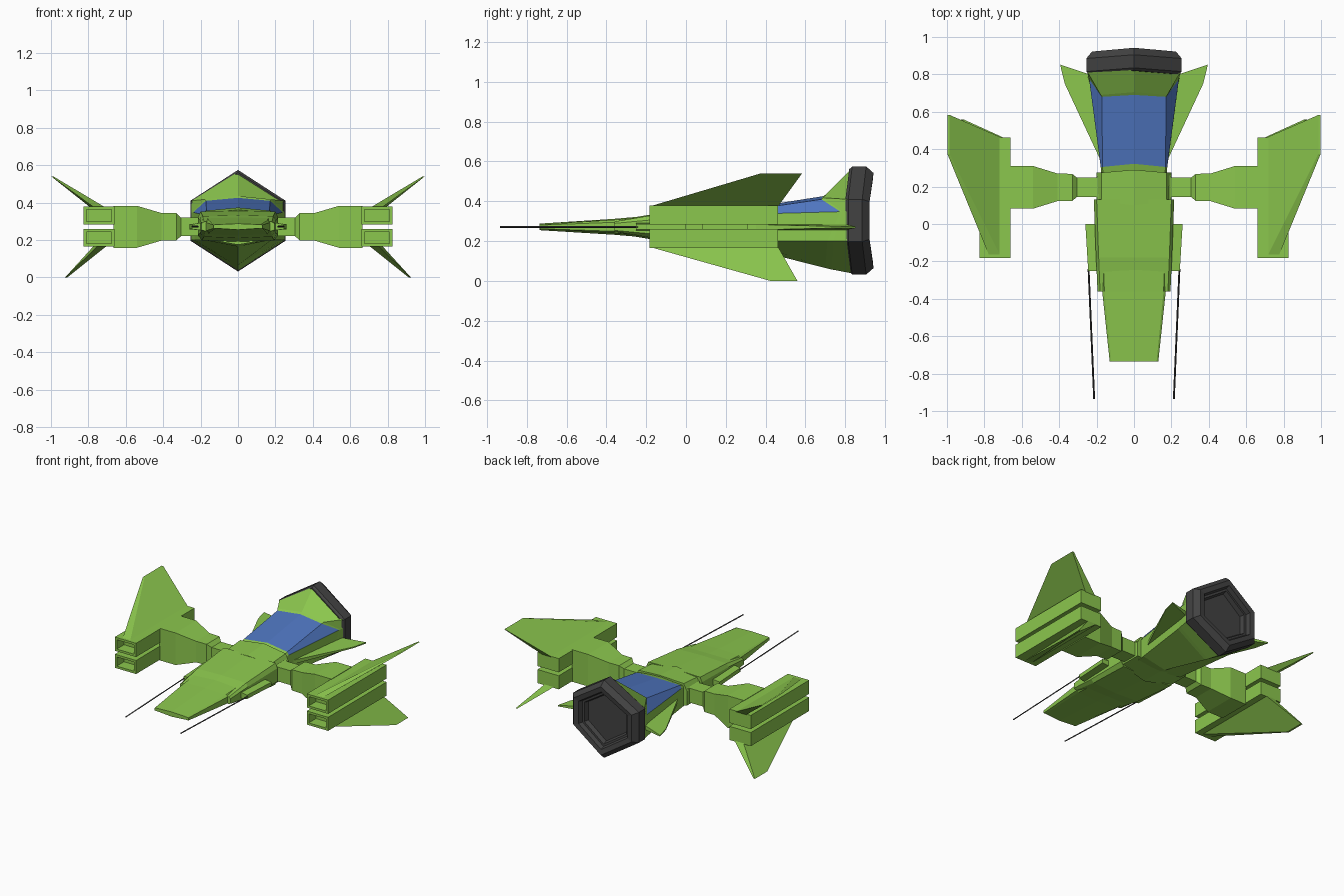
import bpy, bmesh
from mathutils import Vector

if "Cube" in bpy.data.objects:
    bpy.data.objects.remove(bpy.data.objects["Cube"])


def material(name, rgb):
    m = bpy.data.materials.new(name)
    m.diffuse_color = (*rgb, 1)
    m.use_nodes = True
    m.node_tree.nodes["Principled BSDF"].inputs["Base Color"].default_value = m.diffuse_color
    return m


GREEN = material("green paint", (0.26, 0.57, 0.075))
BLUE = material("blue glass", (0.078, 0.18, 0.53))
GREY = material("dark grey metal", (0.055, 0.055, 0.055))


def finish(name, bm, mats, mirror=False):
    bmesh.ops.recalc_face_normals(bm, faces=bm.faces)
    me = bpy.data.meshes.new(name)
    bm.to_mesh(me)
    bm.free()
    ob = bpy.data.objects.new(name, me)
    bpy.context.collection.objects.link(ob)
    for m in mats:
        me.materials.append(m)
    if mirror:
        ob.modifiers.new("mirror", 'MIRROR')
    return ob


def loft(rings, bm=None):
    """Skin a list of equal-length point rings and cap both ends."""
    bm = bm or bmesh.new()
    vs = [[bm.verts.new(p) for p in r] for r in rings]
    n = len(vs[0])
    for a, b in zip(vs, vs[1:]):
        for i in range(n):
            j = (i + 1) % n
            bm.faces.new((a[i], a[j], b[j], b[i]))
    bm.faces.new(vs[0])
    bm.faces.new(vs[-1])
    return bm


def whole(half):
    """Complete a half section (first and last points on x = 0)."""
    return list(half) + [(-x, y, z) for x, y, z in half[-2:0:-1]]


def box(x0, x1, y0, y1, z0, z1, bm=None):
    return loft([[(x0, y, z0), (x1, y, z0), (x1, y, z1), (x0, y, z1)]
                 for y in (y0, y1)], bm)


# Nose and forward deck: (y, half width, top, bottom)
def deck_ring(y, w, top, bot):
    mid, h = (top + bot) / 2, (top - bot) * 0.28
    return whole([(0, y, top), (w * 0.93, y, top - 0.005), (w, y, mid + h),
                  (w, y, mid - h), (w * 0.9, y, bot + 0.008), (0, y, bot)])


finish("nose", loft([deck_ring(*s) for s in (
    (-0.735, 0.13, 0.288, 0.255), (-0.36, 0.17, 0.312, 0.232),
    (0.13, 0.19, 0.355, 0.19))]), [GREEN])
finish("forward_deck", loft([deck_ring(*s) for s in (
    (-0.36, 0.195, 0.303, 0.24), (-0.18, 0.203, 0.333, 0.21),
    (0.13, 0.215, 0.358, 0.19))]), [GREEN])


# Neck band joining the wings to the hull
def neck_ring(dy, grow):
    return whole([(0, dy - 0.02, 0.362 + grow), (0.175, dy, 0.345 + grow),
                  (0.2, dy, 0.31), (0.2, dy, 0.21), (0, dy - 0.02, 0.175)])


neck = loft([neck_ring(0.12, 0), neck_ring(0.275, 0.012)])
for v in neck.verts:
    if abs(v.co.x) < 0.01 and v.co.y > 0.2:
        v.co.y += 0.035
finish("neck", neck, [GREEN])

# Rear hull with canopy glass
hull = loft([
    whole([(0, 0.25, 0.350), (0.165, 0.25, 0.335), (0.172, 0.25, 0.325),
           (0.172, 0.25, 0.20), (0, 0.25, 0.178)]),
    whole([(0, 0.322, 0.368), (0.168, 0.305, 0.355), (0.178, 0.305, 0.335),
           (0.178, 0.305, 0.20), (0, 0.305, 0.165)]),
    whole([(0, 0.69, 0.426), (0.172, 0.68, 0.41), (0.24, 0.775, 0.348),
           (0.232, 0.71, 0.20), (0, 0.70, 0.065)]),
    whole([(0, 0.705, 0.436), (0.178, 0.69, 0.418), (0.242, 0.785, 0.348),
           (0.238, 0.74, 0.20), (0, 0.73, 0.058)]),
    whole([(0, 0.835, 0.568), (0.25, 0.815, 0.41), (0.25, 0.815, 0.348),
           (0.25, 0.815, 0.20), (0, 0.835, 0.038)])])
hull.normal_update()
for f in hull.faces:
    c = f.calc_center_median()
    if 0.4 < c.y < 0.6 and c.z > 0.34:
        f.material_index = 1
finish("rear_hull", hull, [GREEN, BLUE])


# Hexagonal engine with recessed nozzle
def hex_ring(y, s):
    c = 0.303
    pts = [(0, 0.575), (0.255, 0.41), (0.255, 0.197), (0, 0.032)]
    return whole([(x * s, y + 0.02 * (1 - x / 0.255), c + (z - c) * s)
                  for x, z in pts])


finish("engine", loft([hex_ring(y, s) for y, s in (
    (0.80, 0.95), (0.815, 1), (0.885, 1), (0.922, 0.88), (0.918, 0.74),
    (0.89, 0.70), (0.89, 0.64), (0.86, 0.60))]), [GREY])

# Hull side fins
finish("tail_fin", loft([
    [(0.16, 0.30, z), (0.37, 0.75, z2), (0.395, 0.852, z2), (0.24, 0.80, z)]
    for z, z2 in ((0.255, 0.266), (0.285, 0.274))]), [GREEN], True)

# Gun mounts and barrels
finish("gun_mount", loft([
    [(0.18, y, 0.25), (w, y, 0.258), (w, y, 0.285), (0.18, y, 0.295)]
    for y, w in ((-0.25, 0.245), (0.0, 0.26))]), [GREEN], True)
r = 0.005
finish("gun_barrel", loft([
    [(x - r, y, 0.272), (x, y, 0.272 - r), (x + r, y, 0.272), (x, y, 0.272 + r)]
    for x, y in ((0.213, -0.935), (0.243, -0.24))]), [GREY], True)

# Wing arm: (x, half depth, half height)
finish("wing_arm", loft([
    [(x, 0.196 - d, 0.271 - h), (x, 0.196 + d, 0.271 - h),
     (x, 0.196 + d, 0.271 + h), (x, 0.196 - d, 0.271 + h)]
    for x, d, h in ((0.15, 0.075, 0.06), (0.19, 0.075, 0.055), (0.2, 0.052, 0.05),
                    (0.305, 0.052, 0.05), (0.33, 0.072, 0.073),
                    (0.41, 0.074, 0.074), (0.54, 0.114, 0.112),
                    (0.665, 0.114, 0.112))]), [GREEN], True)

# Twin wing pods with intake recesses
for name, z0, z1 in (("lower_pod", 0.165, 0.26), ("upper_pod", 0.284, 0.38)):
    bm = box(0.66, 0.825, -0.183, 0.463, z0, z1)
    bmesh.ops.recalc_face_normals(bm, faces=bm.faces)
    front = min(bm.faces, key=lambda f: f.calc_center_median().y)
    bmesh.ops.inset_region(bm, faces=[front], thickness=0.022)
    bmesh.ops.translate(bm, verts=bmesh.ops.extrude_discrete_faces(
        bm, faces=[front])["faces"][0].verts, vec=(0, 0.08, 0))
    finish(name, bm, [GREEN], True)

# Wedge-shaped pod fins, thick at the root and thin at the tip
for name, zr, zt, xt, y0, y1, xi, xo in (
        ("upper_fin", 0.375, 0.54, 0.998, 0.375, 0.583, 0.71, 0.79),
        ("lower_fin", 0.17, 0.0, 0.925, 0.425, 0.56, 0.70, 0.77)):
    finish(name, loft([
        [(xi, -0.18, zr), (xo - 0.02, -0.18, zr), (xo, 0.463, zr), (xi, 0.463, zr)],
        [(xt - 0.012, y0, zt), (xt, y0, zt), (xt, y1, zt), (xt - 0.012, y1, zt)],
    ]), [GREEN], True)
